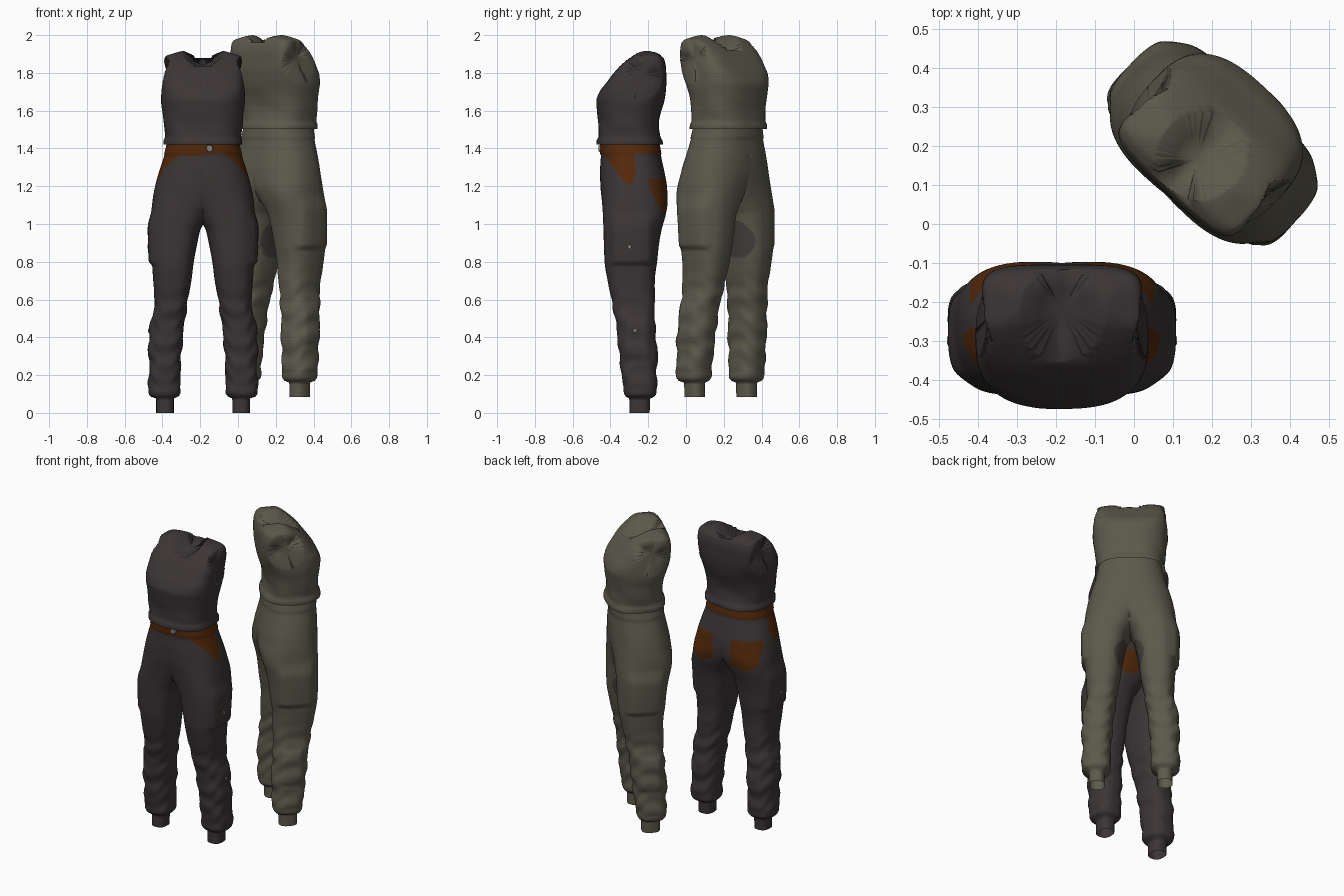
import bpy, bmesh, math
from mathutils import Matrix, Vector

if "Cube" in bpy.data.objects:
    bpy.data.objects.remove(bpy.data.objects["Cube"])

def material(name, rgb):
    m = bpy.data.materials.new(name)
    m.diffuse_color = (*rgb, 1)
    m.use_nodes = True
    m.node_tree.nodes["Principled BSDF"].inputs["Base Color"].default_value = m.diffuse_color
    return m

CHARCOAL = material("charcoal cloth", (0.045, 0.036, 0.037))
RUST = material("rust cloth", (0.088, 0.021, 0.003))
OLIVE = material("olive cloth", (0.106, 0.099, 0.070))
GREY = material("grey patch", (0.058, 0.052, 0.047))
METAL = material("button metal", (0.24, 0.22, 0.20))

# Profile keys: height, inner x, outer x, front y, back y (one trouser leg)
LEG = [(0, .155, .248, -.015, .093), (.075, .155, .248, -.015, .095),
       (.088, .130, .280, -.035, .120), (.11, .118, .290, -.045, .130),
       (.20, .120, .287, -.055, .130), (.30, .115, .282, -.068, .135),
       (.42, .105, .277, -.080, .125), (.50, .095, .268, -.090, .120),
       (.60, .080, .257, -.110, .120), (.70, .062, .264, -.130, .120),
       (.80, .049, .270, -.146, .132), (.90, .030, .274, -.150, .143),
       (.97, .014, .275, -.152, .156), (1.0, -.004, .275, -.153, .164),
       (1.05, -.04, .274, -.155, .178), (1.12, -.12, .268, -.160, .188),
       (1.20, -.21, .254, -.168, .184), (1.28, -.232, .232, -.170, .170),
       (1.36, -.206, .206, -.166, .153), (1.44, -.188, .188, -.166, .142)]
# Profile keys: height, half width, front y, back y (tank top)
TOP = [(1.42, .207, -.190, .162), (1.44, .208, -.190, .160),
       (1.46, .201, -.180, .148), (1.52, .208, -.178, .141),
       (1.58, .213, -.184, .150), (1.65, .222, -.190, .170),
       (1.70, .221, -.172, .178), (1.75, .217, -.135, .181),
       (1.82, .212, -.080, .180), (1.87, .206, -.025, .170),
       (1.888, .198, .000, .155), (1.902, .160, .020, .138),
       (1.913, .122, .045, .108), (1.918, .100, .070, .080)]

def interp(keys, z):
    """Smooth interpolation of a key table without overshoot."""
    n = len(keys)
    i = max(k for k in range(n - 1) if keys[k][0] <= z or k == 0)
    def slope(k, c):
        return (keys[k + 1][c] - keys[k][c]) / (keys[k + 1][0] - keys[k][0])
    def tangent(k, c):
        if k == 0 or k == n - 1:
            return 0
        a, b = slope(k - 1, c), slope(k, c)
        return 2 * a * b / (a + b) if a * b > 0 else 0
    h = keys[i + 1][0] - keys[i][0]
    t = (z - keys[i][0]) / h
    return [(2*t**3 - 3*t*t + 1) * keys[i][c] + (t**3 - 2*t*t + t) * h * tangent(i, c)
            + (3*t*t - 2*t**3) * keys[i + 1][c] + (t**3 - t*t) * h * tangent(i + 1, c)
            for c in range(1, len(keys[0]))]

def step(a, b, v):
    t = min(1, max(0, (v - a) / (b - a)))
    return t * t * (3 - 2 * t)

def window(v, a, b, e1, e2):
    return step(a, a + e1, v) * (1 - step(b - e2, b, v))

def superellipse(ang, e):
    c, s = math.cos(ang), math.sin(ang)
    return (math.copysign(abs(c) ** (2 / e), c) if abs(c) > 1e-6 else 0,
            math.copysign(abs(s) ** (2 / e), s) if abs(s) > 1e-6 else 0)

def leg_point(z, ang):
    """Point on the trouser surface, wearer's left half."""
    xi, xo, yf, yb = interp(LEG, z)
    cu, su = superellipse(ang, 2.6 - .25 * step(1.0, 1.2, z))
    fold = window(z, .09, .72, .06, .2) * (.003 * math.sin(z * 41 + 2 * math.sin(ang + .6))
                                           + .002 * math.sin(z * 67 - 3 * math.cos(ang * 2)))
    belt = .004 * step(1.365, 1.375, z)
    x = (xi + xo) / 2 + ((xo - xi) / 2 + fold + belt) * cu
    y = (yf + yb) / 2 + ((yb - yf) / 2 + fold + belt) * su
    # cargo pockets pushed out of the thigh and the shin
    if cu > 0:
        x += .018 * window(z, .775, 1.08, .03, .1) * window(y, -.135, .135, .05, .05)
        x += .009 * window(z, .27, .52, .04, .04) * window(y, -.06, .11, .04, .04)
    return Vector((max(0, x), y, z))

def loft(bm, rows, flip=False):
    """Skin a list of rings, skipping faces lying on the x = 0 plane."""
    vs = [[bm.verts.new(p) for p in r] for r in rows]
    n = len(rows[0])
    for a, b in zip(vs, vs[1:]):
        for j in range(n):
            q = [a[j], a[(j + 1) % n], b[(j + 1) % n], b[j]]
            if all(abs(v.co.x) < 1e-6 for v in q):
                continue
            f = bm.faces.new(q[::-1] if flip else q)
            f.smooth = True

def finish(bm, name, mats, place):
    me = bpy.data.meshes.new(name)
    bm.to_mesh(me)
    bm.free()
    for m in mats:
        me.materials.append(m)
    ob = bpy.data.objects.new(name, me)
    ob.matrix_world = place
    bpy.context.collection.objects.link(ob)
    return ob

def rust_panels(c):
    """Belt, slanted hip pockets and back pockets."""
    x, y, z = abs(c.x), c.y, c.z
    if z > 1.368:
        return True
    if z > 1.21 and x > .1 and -.151 + (1.37 - z) * .76 < y < .012:
        return True
    low = 1.06 + .035 * (abs(x - .15) / .085) ** 2
    return y > .085 and .065 < x < .235 and low < z < 1.237

def thigh_patches(c):
    """Rounded patches on the inside of each thigh."""
    inner, outer = interp(LEG, c.z)[:2]
    shape = (abs(c.y + .03) / .1) ** 2.2 + (abs(c.z - .835) / .1) ** 2.2
    return abs(c.x) < (inner + outer) / 2 and shape < 1

def make_trousers(name, mats, rule, place):
    rows = [[leg_point(1.44 * i / 150, 2 * math.pi * j / 80) for j in range(80)]
            for i in range(151)]
    bm = bmesh.new()
    loft(bm, rows)
    loft(bm, [[Vector((-p.x, p.y, p.z)) for p in r] for r in rows], True)
    bmesh.ops.remove_doubles(bm, verts=bm.verts, dist=1e-5)
    for f in bm.faces:
        f.material_index = int(rule(f.calc_center_median()))
    finish(bm, name, mats, place)

def arm_value(p):
    return math.hypot((p.y - .05) / .108, (p.z - 1.775) / .113) if abs(p.x) > .125 else 9

def neck_value(p):
    return math.hypot(p.x / .108, (p.y - .05) / .118) if p.z > 1.75 else 9

def close_hole(bm, edges, depth):
    """Fill an opening with a recessed, smooth bowl."""
    verts = {v for e in edges for v in e.verts}
    mid = sum((v.co for v in verts), Vector()) / len(verts)
    inner = {v: bm.verts.new(v.co.lerp(mid, .45) + depth * .7) for v in verts}
    centre = bm.verts.new(mid + depth)
    for e in edges:
        a, b = e.verts
        bm.faces.new((a, b, inner[b], inner[a])).smooth = True
        bm.faces.new((inner[a], inner[b], centre)).smooth = True

def make_top(name, mat, place):
    rows = []
    for i in range(71):
        z = 1.42 + .498 * math.sin(i / 70 * math.pi / 2)
        w, yf, yb = interp(TOP, z)
        ring = []
        for j in range(128):
            ang = 2 * math.pi * j / 128
            cu, su = superellipse(ang, 2.5 + 2 * step(1.62, 1.82, z))
            fold = .002 * math.sin(5 * ang + z * 30) * (1 - step(1.5, 1.65, z))
            ring.append(Vector(((w + fold) * cu,
                                (yf + yb) / 2 + ((yb - yf) / 2 + fold) * su, z)))
        rows.append(ring)
    bm = bmesh.new()
    loft(bm, rows)
    # open the armholes and the neck, then round their edges
    gone = [f for f in bm.faces
            if min(arm_value(f.calc_center_median()), neck_value(f.calc_center_median())) < 1]
    bmesh.ops.delete(bm, geom=gone, context='FACES')
    for v in bm.verts:
        if v.co.z < 1.5 or not v.is_boundary:
            continue
        a, n = arm_value(v.co), neck_value(v.co)
        if abs(a - 1) < abs(n - 1):
            if abs(a - 1) < .2:
                v.co.y = .05 + (v.co.y - .05) / a
                v.co.z = 1.775 + (v.co.z - 1.775) / a
        elif abs(n - 1) < .2:
            v.co.x /= n
            v.co.y = .05 + (v.co.y - .05) / n
    # dark inner surfaces seen through the openings
    rim = [e for e in bm.edges if e.is_boundary and e.verts[0].co.z > 1.5]
    holes = {-1: [], 0: [], 1: []}
    for e in rim:
        p = (e.verts[0].co + e.verts[1].co) / 2
        is_arm = abs(arm_value(p) - 1) < abs(neck_value(p) - 1)
        holes[(1 if p.x > 0 else -1) if is_arm else 0].append(e)
    for side, edges in holes.items():
        if edges:
            close_hole(bm, edges, Vector((-side * .012, 0, 0 if side else -.06)))
    bmesh.ops.recalc_face_normals(bm, faces=bm.faces)
    finish(bm, name, [mat], place)

def make_button(name, pos, axis, radius, depth, place):
    bm = bmesh.new()
    rot = Vector(axis).to_track_quat('Z', 'Y').to_matrix().to_4x4()
    bmesh.ops.create_cone(bm, cap_ends=True, segments=16, radius1=radius, radius2=radius * .8,
                          depth=depth, matrix=Matrix.Translation(pos) @ rot)
    finish(bm, name, [METAL], place)

# Charcoal outfit facing the front, olive outfit turned away behind it
front_place = Matrix.Translation((-.185, -.285, 0))
rear_place = Matrix.Translation((.206, .212, .084)) @ Matrix.Rotation(math.radians(137), 4, 'Z')

make_trousers("charcoal_trousers", [CHARCOAL, RUST], rust_panels, front_place)
make_top("charcoal_tank_top", CHARCOAL, front_place)
make_trousers("olive_trousers", [OLIVE, GREY], thigh_patches, rear_place)
make_top("olive_tank_top", OLIVE, rear_place)

# Buttons on the belt and the cargo pockets
make_button("belt_button", (.035, -.171, 1.40), (0, -1, 0), .02, .012, front_place)
for side, s in (("left", 1), ("right", -1)):
    for part, z, ang in (("thigh", .88, -.03), ("shin", .435, -.03)):
        p = leg_point(z, ang)
        make_button(f"{side}_{part}_button", (s * p.x, p.y, z), (s, 0, 0), .012, .008,
                    front_place)
